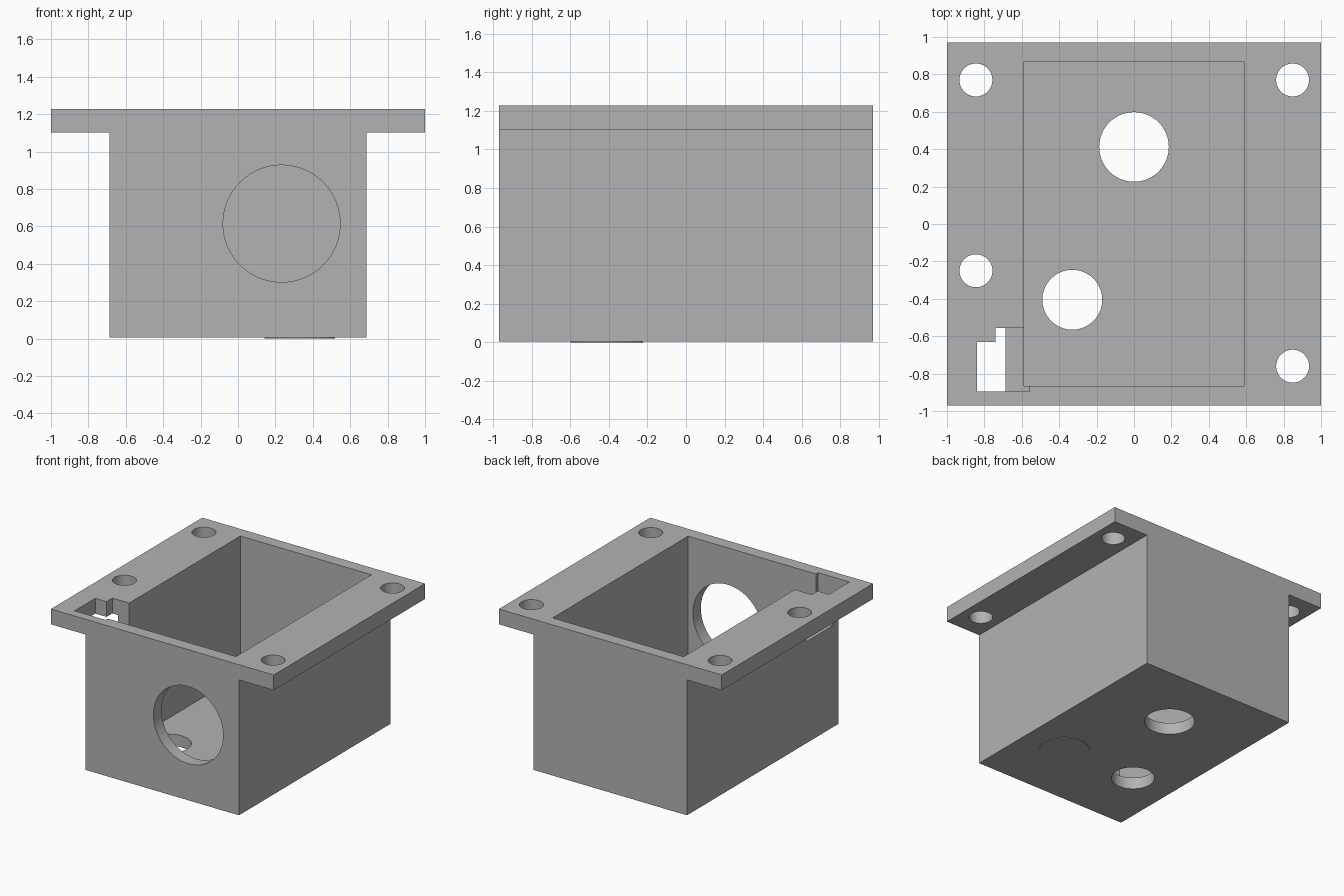
import bpy, bmesh, math
from mathutils import Matrix

cube = bpy.data.objects.get("Cube")
if cube:
    bpy.data.objects.remove(cube, do_unlink=True)

grey = bpy.data.materials.new("plain grey")
grey.use_nodes = True
colour = (0.45, 0.45, 0.45, 1)
grey.diffuse_color = colour
grey.node_tree.nodes["Principled BSDF"].inputs["Base Color"].default_value = colour

BASE, TOP, LIP = 0.005, 1.227, 1.103   # underside, rim top, flange underside
FLOOR = 0.1                            # inside floor height


def make_object(name, bm):
    bmesh.ops.recalc_face_normals(bm, faces=bm.faces)
    mesh = bpy.data.meshes.new(name)
    bm.to_mesh(mesh)
    bm.free()
    mesh.materials.append(grey)
    obj = bpy.data.objects.new(name, mesh)
    bpy.context.collection.objects.link(obj)
    return obj


def prism(name, outline, offset):
    """Extrude a closed outline of 3D points by an offset."""
    bm = bmesh.new()
    face = bm.faces.new([bm.verts.new(p) for p in outline])
    new = bmesh.ops.extrude_face_region(bm, geom=[face])["geom"]
    verts = [v for v in new if isinstance(v, bmesh.types.BMVert)]
    bmesh.ops.translate(bm, verts=verts, vec=offset)
    return make_object(name, bm)


def cylinder(name, centre, radius, depth, axis="Z"):
    bm = bmesh.new()
    turn = Matrix.Rotation(math.pi / 2, 4, "X") if axis == "Y" else Matrix()
    bmesh.ops.create_cone(bm, cap_ends=True, segments=64, radius1=radius, radius2=radius,
                          depth=depth, matrix=Matrix.Translation(centre) @ turn)
    return make_object(name, bm)


# Box with side flanges: one T-shaped section run front to back
half = [(0.688, BASE), (0.688, LIP), (1, LIP), (1, TOP)]
section = half + [(-x, z) for x, z in reversed(half)]
housing = prism("housing", [(x, -0.97, z) for x, z in section], (0, 1.94, 0))

# Main cavity
cavity = [(-0.588, -0.867), (0.588, -0.867), (0.588, 0.87), (-0.588, 0.87)]
cutters = [prism("cavity", [(x, y, FLOOR) for x, y in cavity], (0, 0, 2))]

# Stepped cable slot through the flange and side wall
slot = [(-0.84, -0.895), (-0.56, -0.895), (-0.56, -0.555),
        (-0.74, -0.555), (-0.74, -0.63), (-0.84, -0.63)]
cutters.append(prism("slot", [(x, y, 0.83) for x, y in slot], (0, 0, 1)))

# Screw holes in the flanges
for x, y in [(-0.845, 0.77), (0.848, 0.77), (0.848, -0.76), (-0.845, -0.25)]:
    cutters.append(cylinder("screw_hole", (x, y, TOP), 0.088, 0.6))

# Floor holes and the large front opening
cutters.append(cylinder("floor_hole", (0, 0.412, 0), 0.186, 0.5))
cutters.append(cylinder("floor_hole", (-0.33, -0.405, 0), 0.16, 0.5))
cutters.append(cylinder("front_hole", (0.233, -0.95, 0.615), 0.313, 0.4, "Y"))

bpy.context.view_layer.objects.active = housing
for cutter in cutters:
    mod = housing.modifiers.new(cutter.name, "BOOLEAN")
    mod.operation, mod.solver, mod.object = "DIFFERENCE", "EXACT", cutter
    bpy.ops.object.modifier_apply(modifier=mod.name)
    bpy.data.objects.remove(cutter, do_unlink=True)

# Shallow disc under the floor
disc = cylinder("bottom_disc", (0.33, -0.41, 0.01), 0.188, 0.02)

bpy.ops.object.select_all(action="DESELECT")
for obj in (housing, disc):
    obj.select_set(True)
bpy.ops.object.shade_smooth_by_angle(angle=math.radians(30))
